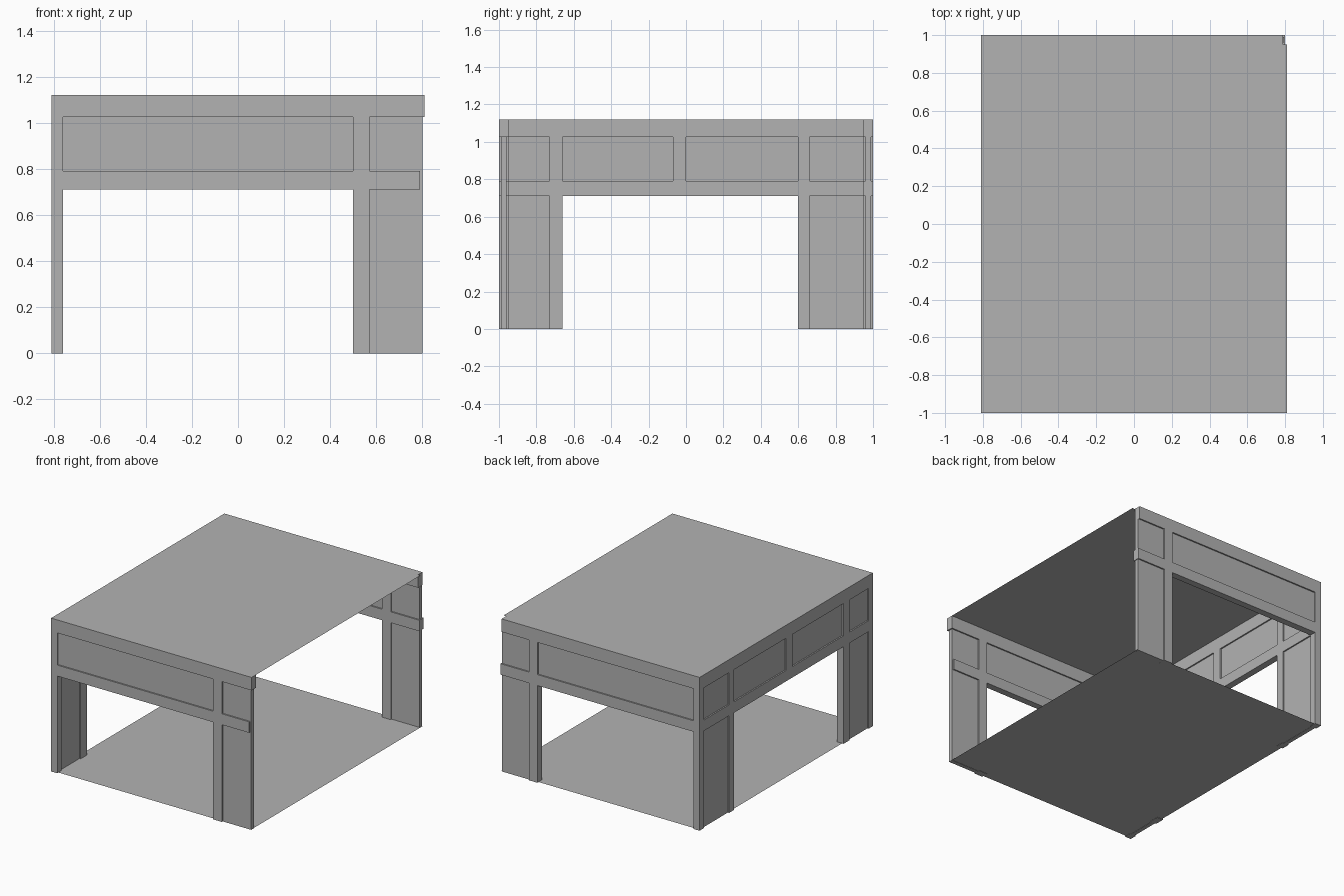
import bpy
import bmesh

if "Cube" in bpy.data.objects:
    bpy.data.objects.remove(bpy.data.objects["Cube"], do_unlink=True)

grey = bpy.data.materials.new("plain_grey")
grey.use_nodes = True
grey.diffuse_color = (0.45, 0.45, 0.45, 1)
grey.node_tree.nodes["Principled BSDF"].inputs["Base Color"].default_value = grey.diffuse_color

TOP, HEAD, RAIL_TOP, RAIL = 1.12, 1.025, 0.79, 0.71
SIDE, POST, END = -0.81, -0.76, 1.0


def add_object(name, bm):
    mesh = bpy.data.meshes.new(name)
    bm.to_mesh(mesh)
    bm.free()
    mesh.materials.append(grey)
    obj = bpy.data.objects.new(name, mesh)
    bpy.context.collection.objects.link(obj)


def box(name, xs, ys, zs):
    bm = bmesh.new()
    bmesh.ops.create_cube(bm, size=1)
    for v in bm.verts:
        for axis, span in enumerate((xs, ys, zs)):
            v.co[axis] = max(span) if v.co[axis] > 0 else min(span)
    add_object(name, bm)


def sheet(name, xs, ys, z):
    bm = bmesh.new()
    corners = [(xs[0], ys[0]), (xs[1], ys[0]), (xs[1], ys[1]), (xs[0], ys[1])]
    bm.faces.new([bm.verts.new((x, y, z)) for x, y in corners])
    add_object(name, bm)


# Roof and floor sheets, open on the left side
sheet("roof", (SIDE, 0.81), (-END, 0.95), TOP)
sheet("floor", (-0.8, 0.8), (-0.99, 0.99), 0.002)

# Front and back walls: proud framing with thinner recessed panels
for wall, s, head_end, rail_end, pier_end in (
        ("front", -1, 0.81, 0.79, 0.80), ("back", 1, 0.79, 0.80, 0.795)):
    frame = (s * 0.95, s * END)
    panel = (s * 0.96, s * 0.99)
    box(wall + "_top_band", (SIDE, head_end), frame, (HEAD, TOP))
    box(wall + "_rail", (SIDE, rail_end), frame, (RAIL, RAIL_TOP))
    box(wall + "_corner_post", (SIDE, POST), frame, (0, TOP))
    box(wall + "_pier_strip", (0.50, 0.57), frame, (0, HEAD))
    box(wall + "_upper_panel", (POST, pier_end), panel, (RAIL + 0.01, HEAD))
    box(wall + "_pier_panel", (0.57, pier_end), panel, (0, RAIL + 0.01))

# Right wall: same framing, with a pier at each end
frame = (SIDE, POST)
panel = (SIDE + 0.01, POST - 0.01)
box("side_top_band", frame, (-END, END), (HEAD, TOP))
box("side_rail", frame, (-END, END), (RAIL, RAIL_TOP))
box("side_upper_panel", panel, (-0.95, 0.95), (RAIL + 0.01, HEAD))
box("side_middle_strip", frame, (-0.07, 0), (RAIL_TOP, HEAD))
for wall, strip, pier in (("front", (-0.73, -0.66), (-0.95, -0.73)),
                          ("back", (0.60, 0.66), (0.66, 0.95))):
    box("side_strip_" + wall, frame, strip, (0, HEAD))
    box("side_pier_panel_" + wall, panel, pier, (0, RAIL + 0.01))
